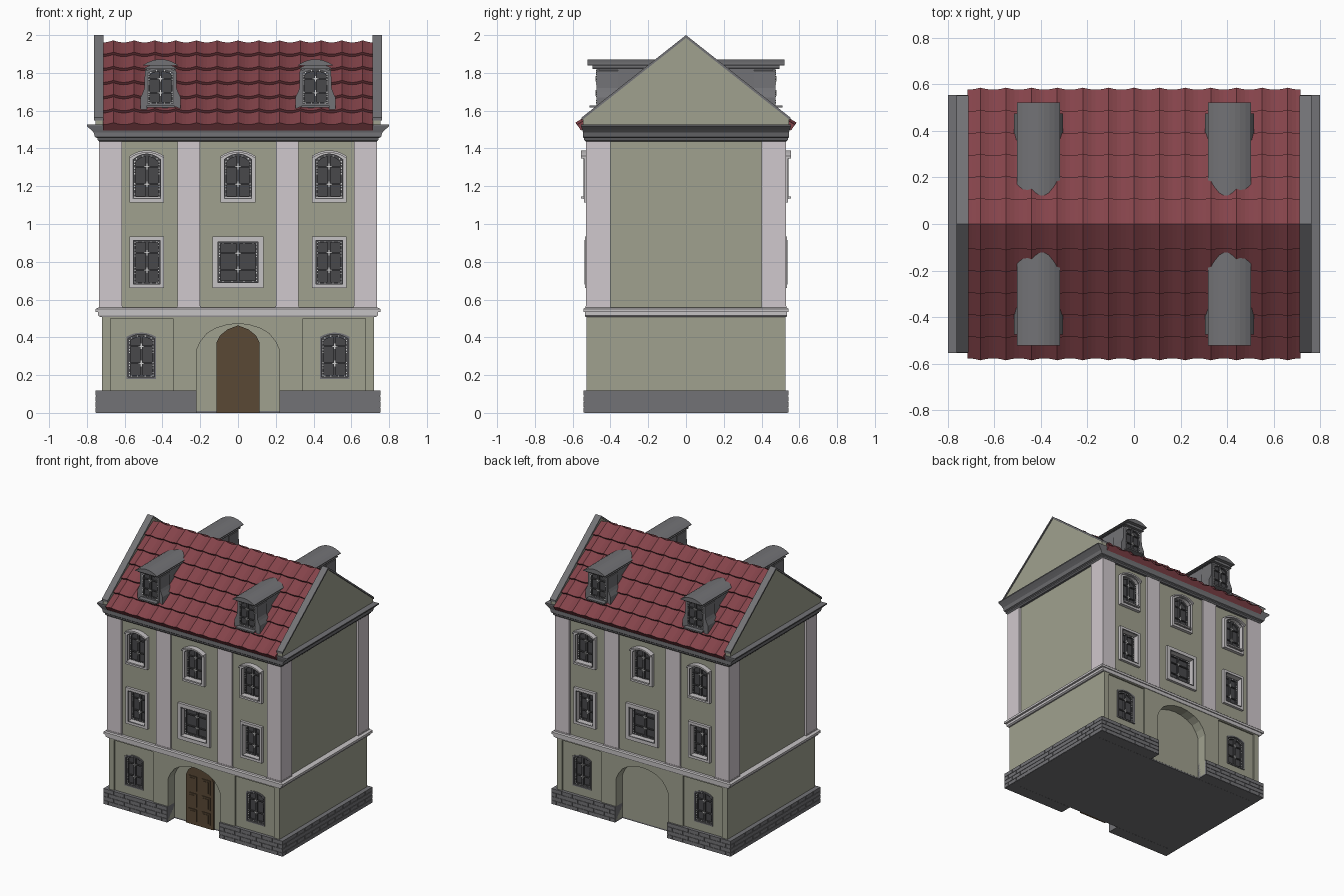
import bpy, bmesh, math
from mathutils import Vector

if "Cube" in bpy.data.objects:
    bpy.data.objects.remove(bpy.data.objects["Cube"])

def mat(name, rgb):
    m = bpy.data.materials.new(name)
    m.diffuse_color = (*rgb, 1)
    m.use_nodes = True
    m.node_tree.nodes["Principled BSDF"].inputs["Base Color"].default_value = m.diffuse_color
    return m

OLIVE = mat("olive_plaster", (0.35, 0.355, 0.275))
PALE = mat("pale_stone", (0.63, 0.58, 0.61))
LIGHT = mat("light_grey_stone", (0.56, 0.54, 0.55))
GREY = mat("grey_stone", (0.17, 0.17, 0.18))
RED = mat("red_tile", (0.23, 0.056, 0.068))
DARK = mat("dark_window", (0.065, 0.065, 0.07))
BROWN = mat("brown_door", (0.10, 0.065, 0.035))
METAL = mat("light_fittings", (0.65, 0.65, 0.65))

def finish(bm, name, m, mirror=""):
    bmesh.ops.recalc_face_normals(bm, faces=bm.faces)
    me = bpy.data.meshes.new(name)
    bm.to_mesh(me)
    bm.free()
    ob = bpy.data.objects.new(name, me)
    bpy.context.collection.objects.link(ob)
    me.materials.append(m)
    if mirror:
        mod = ob.modifiers.new("mirror", 'MIRROR')
        mod.use_axis = ['x' in mirror, 'y' in mirror, False]
        mod.use_mirror_merge = False
    return ob

def box(bm, x0, x1, y0, y1, z0, z1):
    prism(bm, [(x0, z0), (x1, z0), (x1, z1), (x0, z1)], y0, y1)

def prism(bm, pts, a, b, axis='y'):
    """Extrude a closed outline along y (outline in x,z) or x (outline in y,z)."""
    put = (lambda p, t: (p[0], t, p[1])) if axis == 'y' else (lambda p, t: (t, p[0], p[1]))
    A = [bm.verts.new(put(p, a)) for p in pts]
    B = [bm.verts.new(put(p, b)) for p in pts]
    bm.faces.new(A)
    bm.faces.new(B[::-1])
    for i in range(len(pts)):
        j = (i + 1) % len(pts)
        bm.faces.new((A[i], B[i], B[j], A[j]))

def ring(bm, outer, inner, a, b):
    """Frame between two outlines, from depth a to depth b."""
    L = [[bm.verts.new((x, y, z)) for x, z in pts]
         for pts, y in ((outer, a), (inner, a), (inner, b), (outer, b))]
    n = len(outer)
    for k in range(4):
        for i in range(n):
            j = (i + 1) % n
            bm.faces.new((L[k][i], L[k][j], L[(k + 1) % 4][j], L[(k + 1) % 4][i]))

def arch(cx, w, z0, z1, rise, n=8):
    """Rectangle with a shallow arched head; w is the half width."""
    if rise == 0:
        n = 1
    pts = [(cx - w, z0), (cx + w, z0)]
    for i in range(n + 1):
        t = 1 - 2 * i / n
        pts.append((cx + w * t, z1 - rise * t * t))
    return pts

def mirrored(half):
    return half + [(-x, z) for x, z in half[::-1] if x > 0]

def layers(name, m, rows):
    """Stacked rectangular rings (half x, half y, z) joined into a moulding."""
    bm = bmesh.new()
    L = [[bm.verts.new((sx * hx, sy * hy, z)) for sx, sy in ((-1, -1), (1, -1), (1, 1), (-1, 1))]
         for hx, hy, z in rows]
    bm.faces.new(L[0])
    bm.faces.new(L[-1])
    for p, q in zip(L, L[1:]):
        for i in range(4):
            j = (i + 1) % 4
            bm.faces.new((p[i], p[j], q[j], q[i]))
    return finish(bm, name, m)

def cut(ob, cutter):
    mod = ob.modifiers.new("openings", 'BOOLEAN')
    mod.operation, mod.solver, mod.object = 'DIFFERENCE', 'EXACT', cutter
    cutter.hide_render = True
    cutter.hide_set(True)

# windows: centre x, half width, z0, z1, arch rise, frame front y, frame width, glass y
ROWS_W = [(0.4825, 0.092, 1.115, 1.39, 0.03, -0.54, 0.02, -0.50),
          (0, 0.092, 1.115, 1.39, 0.03, -0.54, 0.02, -0.50),
          (0.4825, 0.092, 0.66, 0.935, 0, -0.535, 0.022, -0.48),
          (0, 0.135, 0.66, 0.935, 0, -0.535, 0.03, -0.48),
          (0.512, 0.079, 0.18, 0.425, 0.022, -0.525, 0.009, -0.50),
          (0.41, 0.078, 1.625, 1.83, 0.02, -0.475, 0.009, -0.462)]
WINDOWS = [(k, s * w[0]) + w[1:] for k, w in enumerate(ROWS_W) for s in (1, -1) if w[0] or s > 0]
pale, grey, glass, fit = (bmesh.new() for _ in range(4))
holes_up, holes_low = bmesh.new(), bmesh.new()
for k, cx, w, z0, z1, r, yf, f, yg in WINDOWS:
    inner = arch(cx, w - f, z0 + f, z1 - f, r)
    ring(grey if k > 3 else pale, arch(cx, w, z0, z1, r), inner, yf, yg + 0.02)
    if k < 5:
        hole = arch(cx, w - 0.004, z0 + 0.004, z1 - 0.004, r)
        prism(holes_up if k < 4 else holes_low, hole, -0.6, yg + 0.015)
    prism(glass, inner, yg, yg + 0.015)
    # casement frame, mullion, glazing bars and small fittings
    wi, a, b = w - f, z0 + f, z1 - f
    ring(glass, inner, arch(cx, wi - 0.012, a + 0.012, b - 0.012, r), yg - 0.012, yg)
    box(glass, cx - 0.008, cx + 0.008, yg - 0.013, yg, a, b - 0.005)
    for t in (0.32, 0.72):
        z = a + t * (b - a)
        box(glass, cx - wi, cx + wi, yg - 0.009, yg, z - 0.004, z + 0.004)
        box(fit, cx - 0.015, cx + 0.015, yg - 0.016, yg - 0.012, z - 0.003, z + 0.003)
        box(fit, cx - 0.003, cx + 0.003, yg - 0.017, yg - 0.012, z - 0.015, z + 0.015)
    for s in (-1, 1):
        x = cx + s * (wi - 0.008)
        for t in (0.05, 0.12, 0.24, 0.31, 0.38, 0.64, 0.71, 0.78, 0.88, 0.95):
            z = a + t * (b - a - r)
            box(fit, x - 0.003, x + 0.003, yg - 0.015, yg - 0.011, z - 0.003, z + 0.003)
        for t in (0.3, 0.75):
            x = cx + s * wi * t
            for z in (a + 0.006, b - 0.008 - r * t * t):
                box(fit, x - 0.003, x + 0.003, yg - 0.015, yg - 0.011, z - 0.003, z + 0.003)
    # raised inner lip, and hood plus sill on the top floor
    if k < 4:
        ring(grey, arch(cx, wi + 0.003, a - 0.003, b + 0.003, r), inner, yf - 0.003, yf + 0.01)
    if k < 2:
        low = arch(cx, w, z0, z1 - 0.012, r)[2:]
        prism(pale, arch(cx, w, z0, z1, r)[2:] + low[::-1], -0.555, -0.51)
        box(pale, cx - wi, cx + wi, -0.555, -0.50, a, a + 0.01)
for bm, name, m in ((pale, "window_surrounds", LIGHT), (grey, "grey_window_frames", GREY),
                    (glass, "window_casements", DARK), (fit, "window_fittings", METAL)):
    finish(bm, name, m, "y")

# walls with openings
bm = bmesh.new()
box(bm, -0.72, 0.72, -0.515, 0.515, 0.54, 1.46)
upper = finish(bm, "upper_walls", OLIVE)
bm = bmesh.new()
box(bm, -0.72, 0.72, -0.528, 0.528, 0.01, 0.53)
lower = finish(bm, "ground_floor_walls", OLIVE)
cut(upper, finish(holes_up, "upper_window_cutter", OLIVE, "y"))
niche = mirrored([(0.22, -0.1), (0.22, 0.33), (0.2, 0.375), (0.165, 0.42),
                  (0.12, 0.447), (0.06, 0.466), (0, 0.473)])
bm = bmesh.new()
prism(bm, niche, -0.6, -0.45)
cut(lower, finish(bm, "arch_niche_cutter", OLIVE, "y"))
bm = bmesh.new()
box(bm, 0.345, 0.675, -0.6, -0.518, 0.1, 0.5)
cut(lower, finish(bm, "wall_panel_cutter", OLIVE, "xy"))
cut(lower, finish(holes_low, "ground_window_cutter", OLIVE, "y"))

# door with raised panels
bm = bmesh.new()
prism(bm, mirrored([(0.115, 0), (0.115, 0.37), (0.095, 0.41), (0.055, 0.442), (0, 0.463)]), -0.462, -0.445)
for s in (-1, 1):
    for z0, z1 in ((0.03, 0.12), (0.14, 0.24), (0.26, 0.37)):
        x = s * 0.056
        box(bm, x - 0.034, x + 0.034, -0.468, -0.46, z0, z1)
        box(bm, x - 0.022, x + 0.022, -0.472, -0.46, z0 + 0.012, z1 - 0.012)
finish(bm, "door", BROWN)

# brick plinth: core strips with staggered courses of blocks
bm = bmesh.new()
box(bm, 0.22, 0.751, -0.538, -0.45, 0, 0.118)
box(bm, 0.70, 0.751, -0.538, 0, 0, 0.118)
for row in range(4):
    z0, z1 = row * 0.03 + 0.001, row * 0.03 + 0.028
    off = 0.045 * (row % 2)
    for i in range(7):
        a, b = max(0.22, 0.175 + off + i * 0.09), min(0.755, 0.262 + off + i * 0.09)
        if b - a > 0.01:
            box(bm, a, b, -0.542, -0.53, z0, z1)
        a, b = max(-0.542, -0.587 + off + i * 0.09), min(0, -0.5 + off + i * 0.09)
        if b - a > 0.01:
            box(bm, 0.745, 0.755, a, b, z0, z1)
finish(bm, "brick_plinth", GREY, "xy")
bm = bmesh.new()
box(bm, -0.71, 0.71, -0.449, 0.449, 0, 0.02)
finish(bm, "floor_slab", GREY)

# string course and cornice
layers("string_course_lower", LIGHT, [(0.73, 0.532, 0.508), (0.74, 0.536, 0.515), (0.74, 0.536, 0.535)])
layers("string_course_upper", LIGHT, [(0.755, 0.543, 0.533), (0.755, 0.543, 0.55), (0.74, 0.535, 0.557)])
layers("cornice", GREY, [(0.735, 0.531, 1.437), (0.745, 0.54, 1.446), (0.745, 0.54, 1.455),
                         (0.757, 0.545, 1.46), (0.765, 0.545, 1.485), (0.78, 0.55, 1.5),
                         (0.8, 0.555, 1.518), (0.8, 0.555, 1.526)])

# pilasters with small bases
bm = bmesh.new()
for x0, x1, y1 in ((0.615, 0.735, -0.4), (0.2, 0.32, -0.5)):
    box(bm, x0, x1, -0.53, y1, 0.55, 1.442)
    box(bm, x0 - 0.004, min(x1 + 0.004, 0.737), -0.533, y1, 0.55, 0.566)
finish(bm, "pilasters", PALE, "xy")

# gables, coping and attic core
S = 0.79
bm = bmesh.new()
prism(bm, [(-0.545, 1.52), (0.545, 1.52), (0.545, 1.56), (0, 1.988), (-0.545, 1.56)], 0.715, 0.755, 'x')
finish(bm, "gable_walls", OLIVE, "x")
bm = bmesh.new()
e = 0.552
prism(bm, [(-e, 2 - S * e), (0, 2), (e, 2 - S * e), (e, 1.985 - S * e), (0, 1.985), (-e, 1.985 - S * e)],
      0.712, 0.762, 'x')
finish(bm, "gable_coping", GREY, "x")
bm = bmesh.new()
prism(bm, [(-0.53, 1.52), (0.53, 1.52), (0, 1.93)], -0.715, 0.715, 'x')
finish(bm, "attic_core", GREY)

# tiled roof: creased waves across, stepped courses down the slope
P, COLS, SUB, ROWS = 0.11, 13, 6, 6
nrm = Vector((0, -S, 1)).normalized()
bm = bmesh.new()
lines = []
for r in range(ROWS):
    for t, lift in ((r, 0.0), (r + 1, 0.016)):
        line = []
        for i in range(COLS * SUB + 1):
            x, y = (i / SUB - COLS / 2) * P, -0.567 * t / ROWS
            h = lift + 0.014 * (1 - abs(math.sin(math.pi * x / P)))
            p = Vector((x, y, 1.961 + S * y)) + nrm * h
            if t == 0:
                p.y = 0
            line.append(bm.verts.new(p))
        lines.append(line)
# lower lip and flat underside close the shell
for y, z in ((-0.555, 1.495), (0, 1.935)):
    lines.append([bm.verts.new(((i / SUB - COLS / 2) * P, y, z)) for i in range(COLS * SUB + 1)])
for p, q in zip(lines, lines[1:] + lines[:1]):
    for i in range(COLS * SUB):
        bm.faces.new((p[i], p[i + 1], q[i + 1], q[i]))
for end in (0, -1):
    bm.faces.new([l[end] for l in lines])
finish(bm, "roof_tiles", RED, "y")

# dormers: body, flared cheeks, arched roof and sill
bm = bmesh.new()
cx = 0.41
prism(bm, arch(cx, 0.078, 1.58, 1.845, 0.025), -0.46, -0.12)
prism(bm, arch(cx, 0.092, 1.838, 1.872, 0.03), -0.522, -0.11)
prism(bm, arch(cx, 0.086, 1.82, 1.85, 0.025), -0.495, -0.12)
for s in (-1, 1):
    prism(bm, [(cx + s * u, z) for u, z in ((0.072, 1.6), (0.106, 1.6), (0.106, 1.67), (0.092, 1.70),
                                            (0.085, 1.72), (0.083, 1.81), (0.072, 1.82))], -0.474, -0.36)
box(bm, cx - 0.075, cx + 0.075, -0.51, -0.45, 1.617, 1.627)
finish(bm, "dormers", GREY, "xy")
